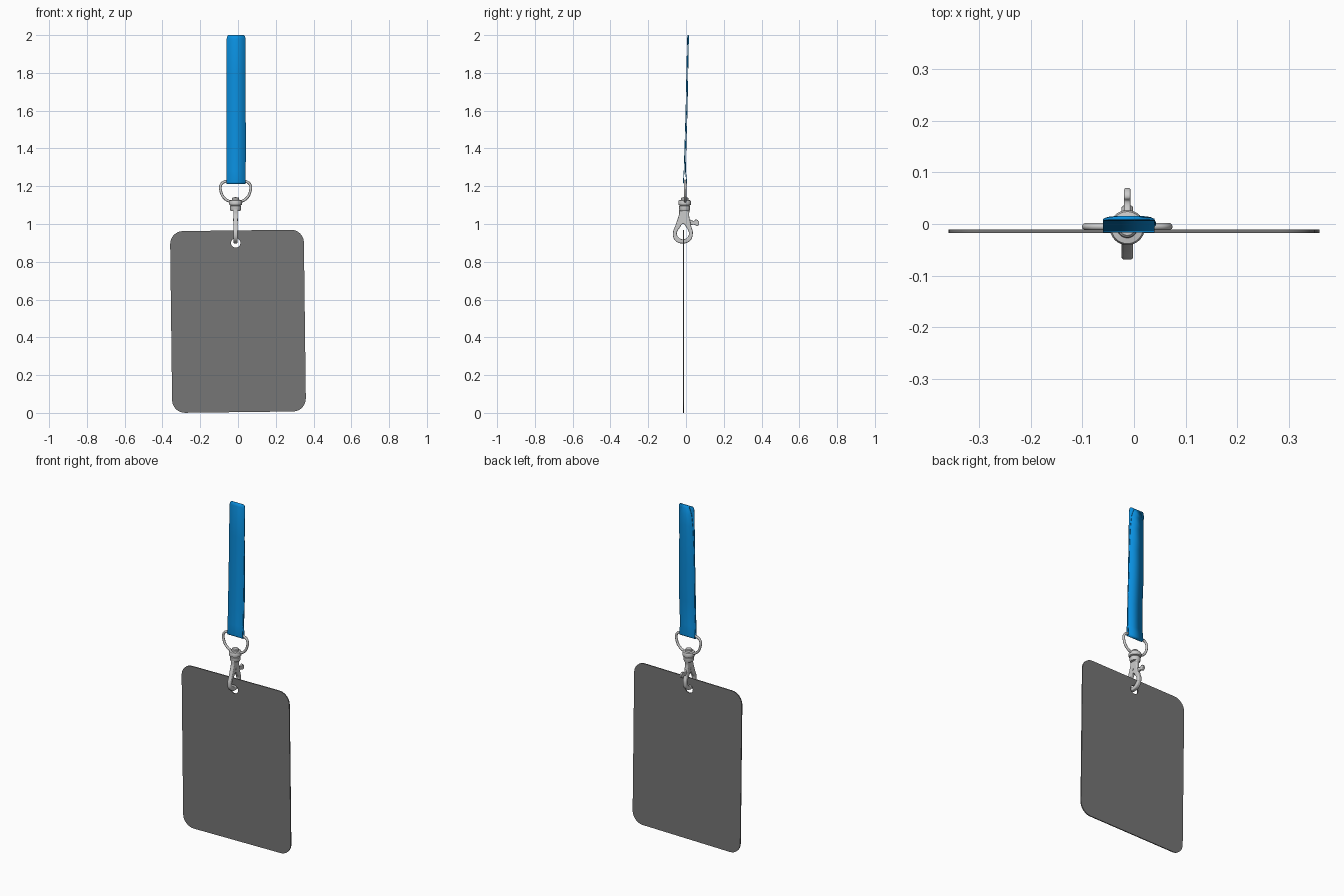
import bpy, bmesh
from math import sin, cos, pi, radians

if "Cube" in bpy.data.objects:
    bpy.data.objects.remove(bpy.data.objects["Cube"])

CX = -0.013  # x axis of ring and clasp


def material(name, rgb):
    m = bpy.data.materials.new(name)
    m.diffuse_color = (*rgb, 1)
    m.use_nodes = True
    m.node_tree.nodes["Principled BSDF"].inputs["Base Color"].default_value = m.diffuse_color
    return m


def finish(ob, angle=40):
    bpy.ops.object.select_all(action='DESELECT')
    ob.select_set(True)
    bpy.context.view_layer.objects.active = ob
    if ob.type == 'CURVE':
        bpy.ops.object.convert(target='MESH')
        ob = bpy.context.object
    bpy.ops.object.shade_smooth_by_angle(angle=radians(angle))
    return ob


def curve(name, loops, smooth, rot, loc, extrude=0.0, bevel=0.0, tube=False, res=6):
    """Closed outlines: a filled plate (with holes) or a round tube."""
    cu = bpy.data.curves.new(name, 'CURVE')
    cu.dimensions = '3D' if tube else '2D'
    cu.fill_mode = 'FULL' if tube else 'BOTH'
    cu.extrude, cu.bevel_depth, cu.bevel_resolution = extrude, bevel, 3
    cu.resolution_u = res
    if not tube:
        cu.offset = -bevel
    for pts in loops:
        s = cu.splines.new('BEZIER' if smooth else 'POLY')
        items = s.bezier_points if smooth else s.points
        items.add(len(pts) - 1)
        for p, (u, v) in zip(items, pts):
            if smooth:
                p.co = (u, v, 0)
                p.handle_left_type = p.handle_right_type = 'AUTO'
            else:
                p.co = (u, v, 0, 1)
        s.use_cyclic_u = True
    ob = bpy.data.objects.new(name, cu)
    bpy.context.collection.objects.link(ob)
    ob.rotation_euler, ob.location = rot, loc
    return finish(ob)


def mesh(name, bm):
    me = bpy.data.meshes.new(name)
    bmesh.ops.recalc_face_normals(bm, faces=bm.faces)
    bm.to_mesh(me)
    bm.free()
    ob = bpy.data.objects.new(name, me)
    bpy.context.collection.objects.link(ob)
    return ob


FRONT = (pi / 2, 0, 0)      # outline drawn in x, z
SIDE = (pi / 2, 0, pi / 2)  # outline drawn in y, z

# Card: slightly tilted rounded sheet with a punched hole
t, w, h, r = radians(0.7), 0.354, 0.481, 0.068
outline = []
for i, (sx, sz) in enumerate([(1, 1), (-1, 1), (-1, -1), (1, -1)]):
    for k in range(9):
        a = (i + k / 8) * pi / 2
        x, z = sx * (w - r) + r * cos(a), sz * (h - r) + r * sin(a)
        outline.append((x * cos(t) - z * sin(t), x * sin(t) + z * cos(t) + 0.485))
hole = [(-0.012 + 0.025 * cos(k * pi / 12), 0.9 + 0.025 * sin(k * pi / 12)) for k in range(24)]
card = curve("card", [outline, hole], False, FRONT, (0, -0.014, 0), extrude=0.003)
card.data.materials.append(material("dark_grey", (0.18, 0.18, 0.18)))

# Strap: band looped round the ring bar and folded together at the top
rows = []  # y, z, half width, x shift
for z, y, hw in [(2.0, 0.011, 0.041), (1.993, 0.009, 0.047), (1.98, 0.008, 0.05),
                 (1.8, 0.004, 0.05), (1.6, 0.0, 0.05), (1.4, -0.006, 0.05), (1.28, -0.01, 0.05)]:
    rows.append((y, z, hw, 0))
for k in range(9):
    a = pi + k * pi / 8
    rows.append((-0.005 + 0.009 * cos(a), 1.222 + 0.0095 * sin(a), 0.05, 0))
for z, y, hw, dx in [(1.28, -0.003, 0.05, 0), (1.42, 0.0, 0.05, 0.003), (1.6, 0.006, 0.05, 0),
                     (1.75, 0.0085, 0.048, 0), (1.88, 0.011, 0.043, 0), (1.95, 0.0125, 0.036, 0),
                     (1.985, 0.0135, 0.024, 0), (1.996, 0.0135, 0.018, 0)]:
    rows.append((y, z, hw, dx))
bm = bmesh.new()
edges = [[bm.verts.new((-0.01 + dx + s * hw, y, z)) for s in (-1, 1)] for y, z, hw, dx in rows]
for (a, b), (c, d) in zip(edges, edges[1:] + edges[:1]):
    bm.faces.new((a, b, d, c))
strap = mesh("strap", bm)
sol = strap.modifiers.new("thickness", 'SOLIDIFY')
sol.thickness, sol.offset = 0.004, 0
finish(strap, 50)
strap.data.materials.append(material("blue", (0.003, 0.28, 0.75)))

# D-shaped ring
half = [(0.055, 1.225), (0.077, 1.208), (0.077, 1.17), (0.06, 1.138), (0.034, 1.121)]
ring = [(0, 1.225)] + half + [(0, 1.117)] + [(-x, z) for x, z in reversed(half)]
curve("d_ring", [ring], True, FRONT, (CX, -0.005, 0), bevel=0.007, tube=True)

# Swivel collar: lathed profile
prof = [(0, 1.07), (0.026, 1.07), (0.029, 1.078), (0.029, 1.094), (0.025, 1.098), (0.033, 1.101),
        (0.034, 1.105), (0.034, 1.12), (0.031, 1.125), (0.02, 1.127), (0.019, 1.137), (0.015, 1.141), (0, 1.142)]
bm = bmesh.new()
vs = [bm.verts.new((p, 0, z)) for p, z in prof]
es = [bm.edges.new(e) for e in zip(vs, vs[1:])]
bmesh.ops.spin(bm, geom=vs + es, cent=(0, 0, 0), axis=(0, 0, 1), angle=2 * pi, steps=32)
bmesh.ops.remove_doubles(bm, verts=bm.verts, dist=1e-5)
collar = mesh("swivel_collar", bm)
collar.location = (CX, -0.007, 0)
finish(collar, 35)

# Snap hook: teardrop plate with an opening, hanging through the card hole
outer = [(-0.03, 1.085), (-0.037, 1.05), (-0.055, 0.995), (-0.069, 0.95), (-0.058, 0.913), (-0.017, 0.897),
         (0.022, 0.912), (0.036, 0.95), (0.026, 0.995), (0.016, 1.05), (0.016, 1.085)]
inner = [(-0.015, 1.0), (-0.032, 0.982), (-0.048, 0.953), (-0.04, 0.93), (-0.017, 0.919),
         (0.008, 0.93), (0.015, 0.953), (0.002, 0.982)]
curve("snap_hook", [outer, inner], True, SIDE, (CX, 0, 0), extrude=0.006, bevel=0.005)

# Thumb lever on the hook gate
lever = [(0.01, 1.022), (0.043, 1.017), (0.052, 1.024), (0.065, 1.017), (0.069, 1.001),
         (0.06, 0.99), (0.045, 0.996), (0.012, 0.998)]
curve("thumb_lever", [lever], True, SIDE, (CX, 0, 0), extrude=0.003, bevel=0.003)

# Hook pivot pin
bpy.ops.mesh.primitive_cylinder_add(vertices=20, radius=0.007, depth=0.027,
                                    location=(CX, -0.013, 1.022), rotation=(0, pi / 2, 0))
bpy.context.object.name = "pivot_pin"
finish(bpy.context.object)
